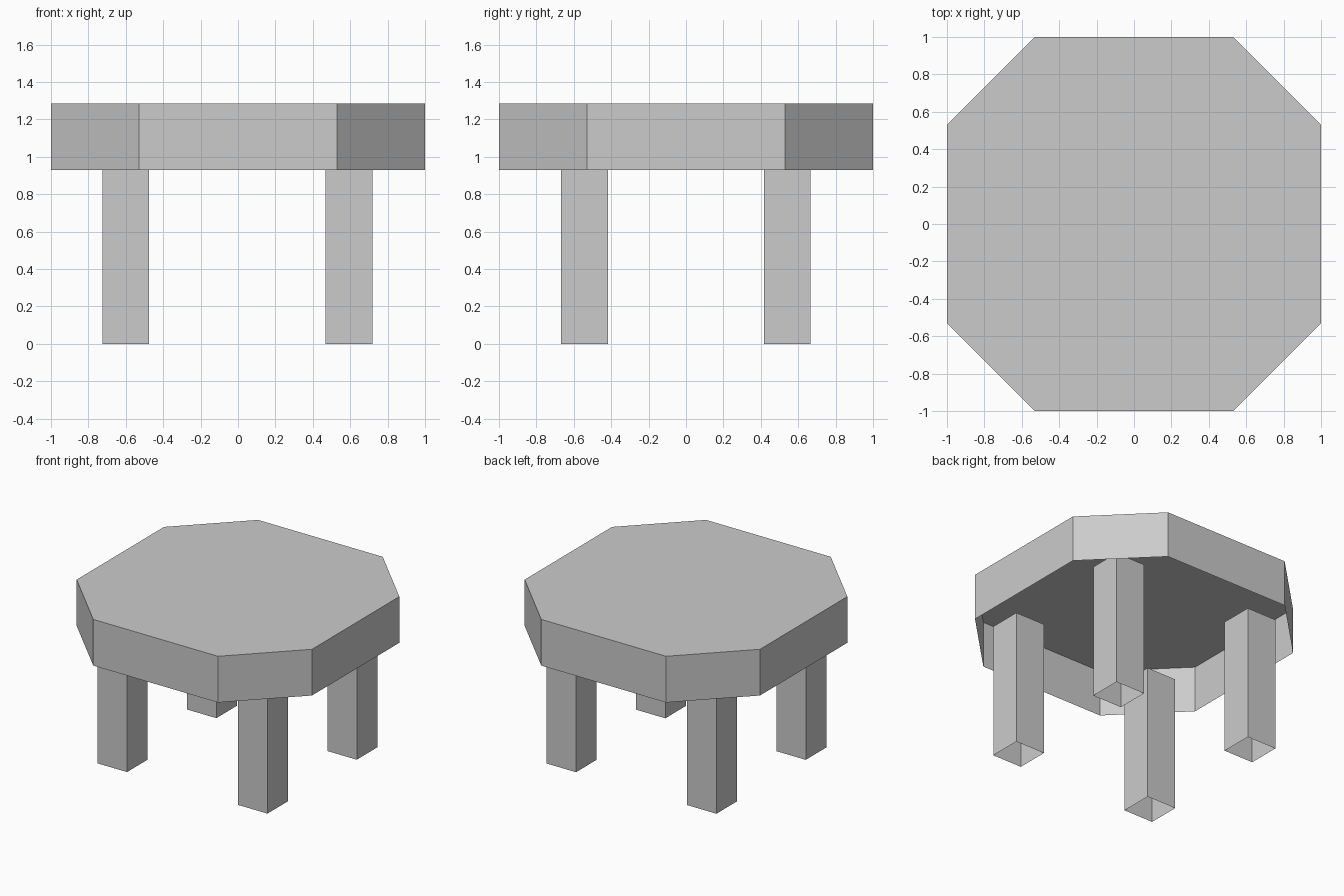
import bpy, bmesh

if "Cube" in bpy.data.objects:
    bpy.data.objects.remove(bpy.data.objects["Cube"])


def open_prism(name, outline, z0, z1, capped=False):
    """Extrude an outline upwards as a thin shell, optionally closed on top."""
    bm = bmesh.new()
    low = [bm.verts.new((x, y, z0)) for x, y in outline]
    high = [bm.verts.new((x, y, z1)) for x, y in outline]
    n = len(outline)
    for i in range(n):
        j = (i + 1) % n
        bm.faces.new((low[i], low[j], high[j], high[i]))
    if capped:
        bm.faces.new(high)
    mesh = bpy.data.meshes.new(name)
    bm.to_mesh(mesh)
    bm.free()
    obj = bpy.data.objects.new(name, mesh)
    bpy.context.collection.objects.link(obj)
    return obj


# Octagonal table top: a shell that is open underneath
c = 0.53
octagon = [(c, -1), (1, -c), (1, c), (c, 1), (-c, 1), (-1, c), (-1, -c), (-c, -1)]
open_prism("table_top", octagon, 0.93, 1.285, capped=True)

# Four square hollow legs, reaching a little way up inside the top
h = 0.125
for side, x in (("left", -0.60), ("right", 0.593)):
    for end, y in (("front", -0.543), ("back", 0.541)):
        square = [(x - h, y - h), (x + h, y - h), (x + h, y + h), (x - h, y + h)]
        open_prism(f"{end}_{side}_leg", square, 0.0, 1.035)
